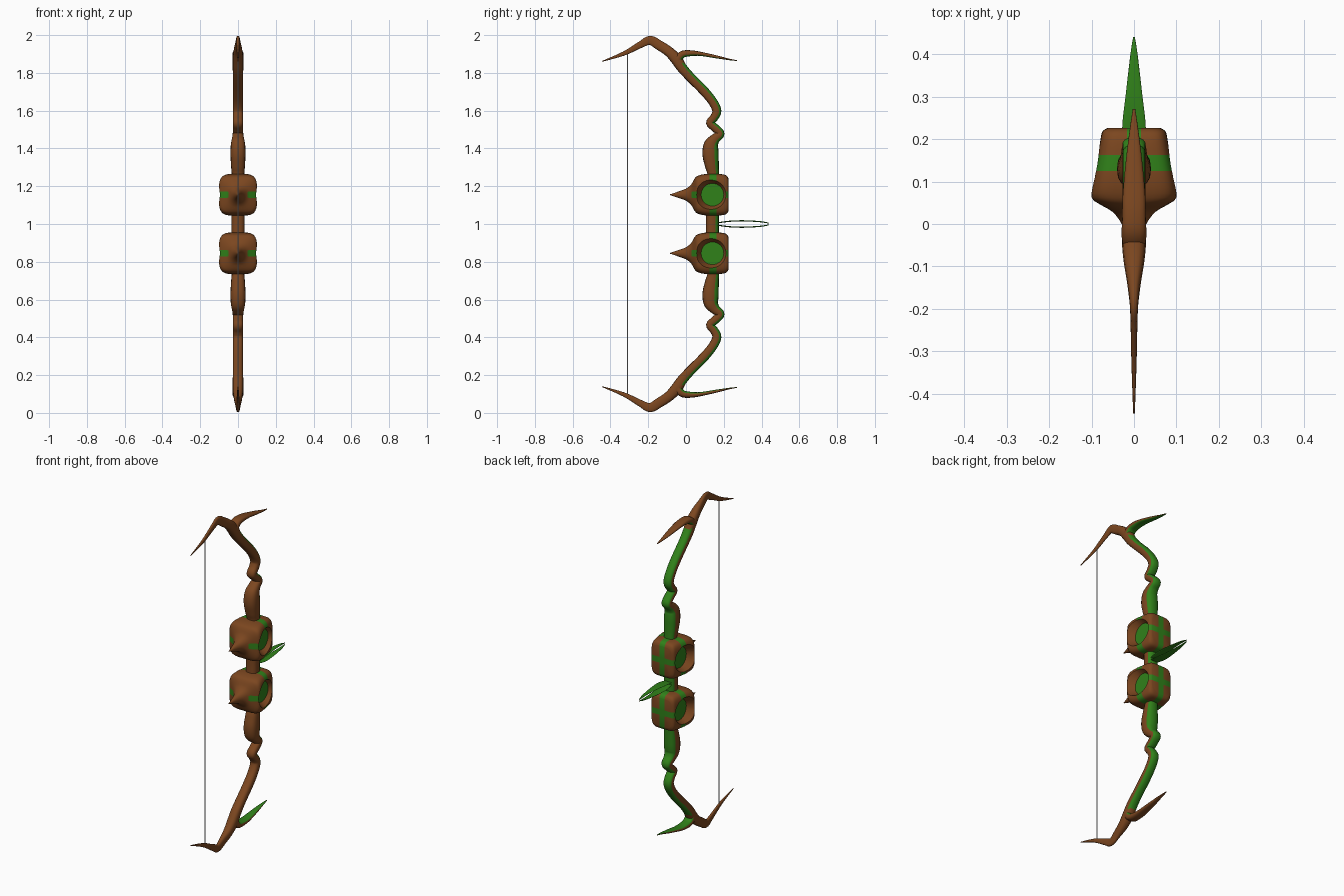
import bpy, bmesh, math
from mathutils import Vector

if "Cube" in bpy.data.objects:
    bpy.data.objects.remove(bpy.data.objects["Cube"])


def material(name, color):
    m = bpy.data.materials.new(name)
    m.diffuse_color = color
    m.use_nodes = True
    m.node_tree.nodes["Principled BSDF"].inputs["Base Color"].default_value = m.diffuse_color
    return m


BROWN = material("brown_wood", (0.20, 0.062, 0.014, 1))
GREEN = material("green_leaf", (0.03, 0.22, 0.01, 1))


def make_object(name, bm, mats=(BROWN, GREEN), z=1.0):
    bmesh.ops.recalc_face_normals(bm, faces=bm.faces)
    me = bpy.data.meshes.new(name)
    bm.to_mesh(me)
    bm.free()
    for m in mats:
        me.materials.append(m)
    ob = bpy.data.objects.new(name, me)
    ob.location.z = z
    bpy.context.collection.objects.link(ob)
    return ob


def finish(ob, angle=40, mirror=True):
    bpy.ops.object.select_all(action='DESELECT')
    ob.select_set(True)
    bpy.context.view_layer.objects.active = ob
    bpy.ops.object.shade_smooth_by_angle(angle=math.radians(angle))
    if mirror:
        mod = ob.modifiers.new("mirror", 'MIRROR')
        mod.use_axis = (False, False, True)


def smooth_path(pts, steps=5):
    """Catmull-Rom through tuples of any length."""
    pts = [Vector(p) for p in pts]
    out = []
    for i in range(len(pts) - 1):
        a, b, c, d = pts[max(i - 1, 0)], pts[i], pts[i + 1], pts[min(i + 2, len(pts) - 1)]
        for s in range(steps):
            t = s / steps
            out.append(0.5 * (2 * b + (c - a) * t + (2 * a - 5 * b + 4 * c - d) * t * t
                              + (3 * b - a - 3 * c + d) * t ** 3))
    return out + [pts[-1]]


def oval(n, p):
    """Unit superellipse points."""
    for k in range(n):
        c, s = math.cos(2 * math.pi * k / n), math.sin(2 * math.pi * k / n)
        yield (math.copysign(abs(c) ** (2 / p), c), math.copysign(abs(s) ** (2 / p), s))


def loft(bm, rings, cap_start=True):
    faces = []
    n = len(rings[0])
    vs = [[bm.verts.new(co) for co in r] for r in rings]
    for a, b in zip(vs, vs[1:]):
        for k in range(n):
            faces.append((k, bm.faces.new((a[k], a[(k + 1) % n], b[(k + 1) % n], b[k]))))
    if cap_start:
        bm.faces.new(vs[0])
    bm.faces.new(vs[-1])
    return faces


def sweep(name, pts, green, cap_start=True):
    """Sweep an oval in the yz plane; pts are (y, z, half thickness, half width)."""
    path = smooth_path(pts)
    rings = []
    for i, p in enumerate(path):
        t = path[min(i + 1, len(path) - 1)] - path[max(i - 1, 0)]
        t = Vector((t[0], t[1])).normalized()
        th, w = max(p[2], .0015), max(p[3], .0015)
        rings.append([(w * s, p[0] + t.y * th * c, p[1] - 1 - t.x * th * c)
                      for c, s in oval(16, 2.6)])
    bm = bmesh.new()
    for k, f in loft(bm, rings, cap_start):
        f.material_index = int(green(k, f.calc_center_median()))
    ob = make_object(name, bm)
    finish(ob, 60)
    return ob


# Curved limb with zigzag and bent tip, mirrored top to bottom
sweep("limb", [
    (.14, 1.0, .034, .035), (.14, 1.12, .034, .035), (.145, 1.25, .03, .033),
    (.137, 1.31, .037, .037), (.13, 1.37, .043, .04), (.133, 1.42, .038, .038),
    (.155, 1.452, .027, .032), (.182, 1.478, .022, .028), (.155, 1.508, .022, .027),
    (.127, 1.535, .021, .027), (.15, 1.565, .022, .027), (.163, 1.6, .024, .027),
    (.14, 1.65, .024, .027), (.09, 1.71, .025, .027), (.03, 1.77, .025, .027),
    (-.02, 1.825, .027, .028), (-.05, 1.87, .03, .028), (-.09, 1.912, .027, .024),
    (-.14, 1.945, .026, .016), (-.19, 1.972, .024, .01), (-.24, 1.95, .018, .008),
    (-.33, 1.902, .011, .006), (-.445, 1.861, .002, .002)],
    lambda k, c: (k < 3 or k > 12) and c.z < .85, cap_start=False)

# Horn branching off near each limb tip, green on its inner side
sweep("horn", [
    (-.025, 1.82, .02, .025), (-.042, 1.868, .022, .028), (-.02, 1.897, .019, .029),
    (.02, 1.904, .016, .028), (.075, 1.901, .011, .026), (.16, 1.885, .008, .018),
    (.23, 1.871, .004, .009), (.27, 1.865, .002, .003)],
    lambda k, c: k < 3 or k > 12)

# Pair of bowed leaf blades at the grip
sweep("leaf_blade", [
    (.15, 1.004, .003, .02), (.2, 1.011, .003, .027), (.24, 1.015, .003, .027),
    (.3, 1.017, .003, .02), (.37, 1.014, .003, .012), (.41, 1.01, .003, .007),
    (.44, 1.004, .002, .002)],
    lambda k, c: True)

# Spiked pod: lofted along y as (y, half x, half z, roundness)
POD_Z = .155
rings = []
for y, hx, hz, p in smooth_path([
        (-.085, .002, .002, 2), (-.04, .014, .017, 2), (0, .029, .032, 2.1),
        (.028, .05, .055, 2.6), (.045, .078, .085, 3.6), (.062, .1, .1, 4.5),
        (.1, .097, .109, 5), (.16, .086, .11, 5), (.2, .079, .107, 5),
        (.218, .074, .098, 5), (.226, .062, .082, 5)], 3):
    rings.append([(hx * c, y, POD_Z + hz * s) for c, s in oval(40, p)])
bm = bmesh.new()
loft(bm, rings)
# Cut clean edges for the green bands
for co, no in [((0, .125, 0), (0, 1, 0)), ((0, .162, 0), (0, 1, 0)),
               ((0, 0, POD_Z - .017), (0, 0, 1)), ((0, 0, POD_Z + .017), (0, 0, 1)),
               ((-.017, 0, 0), (1, 0, 0)), ((.017, 0, 0), (1, 0, 0))]:
    bmesh.ops.bisect_plane(bm, geom=bm.verts[:] + bm.edges[:] + bm.faces[:],
                           plane_co=co, plane_no=no, dist=1e-5)
for f in bm.faces:
    c = f.calc_center_median()
    f.material_index = int(.125 < c.y < .162
                           or (abs(c.z - POD_Z) < .017 and c.y > .03)
                           or (abs(c.x) < .017 and c.y > .162))
pod = make_object("pod", bm)

# Conical cutters for the green-floored side dishes
bm = bmesh.new()
for side in (-1, 1):
    rings = [[(side * x, .14 + r * c, POD_Z + r * s) for c, s in oval(32, 2)]
             for x, r in ((.058, .06), (.12, .098))]
    loft(bm, rings)
for f in bm.faces:
    f.material_index = int(abs(f.calc_center_median().x) < .06)
cutter = make_object("dish_cutter", bm)
cutter.hide_render = True
mod = pod.modifiers.new("dish", 'BOOLEAN')
mod.object = cutter
mod.operation = 'DIFFERENCE'
mod.solver = 'EXACT'
bpy.context.view_layer.objects.active = pod
bpy.ops.object.modifier_apply(modifier="dish")
bpy.data.objects.remove(cutter)
finish(pod, 35)

# Bowstring
bm = bmesh.new()
bmesh.ops.create_cone(bm, cap_ends=True, segments=8, radius1=.0025, radius2=.0025, depth=1.82)
string = make_object("bowstring", bm, mats=())
string.location.y = -.31
finish(string, 40, mirror=False)
